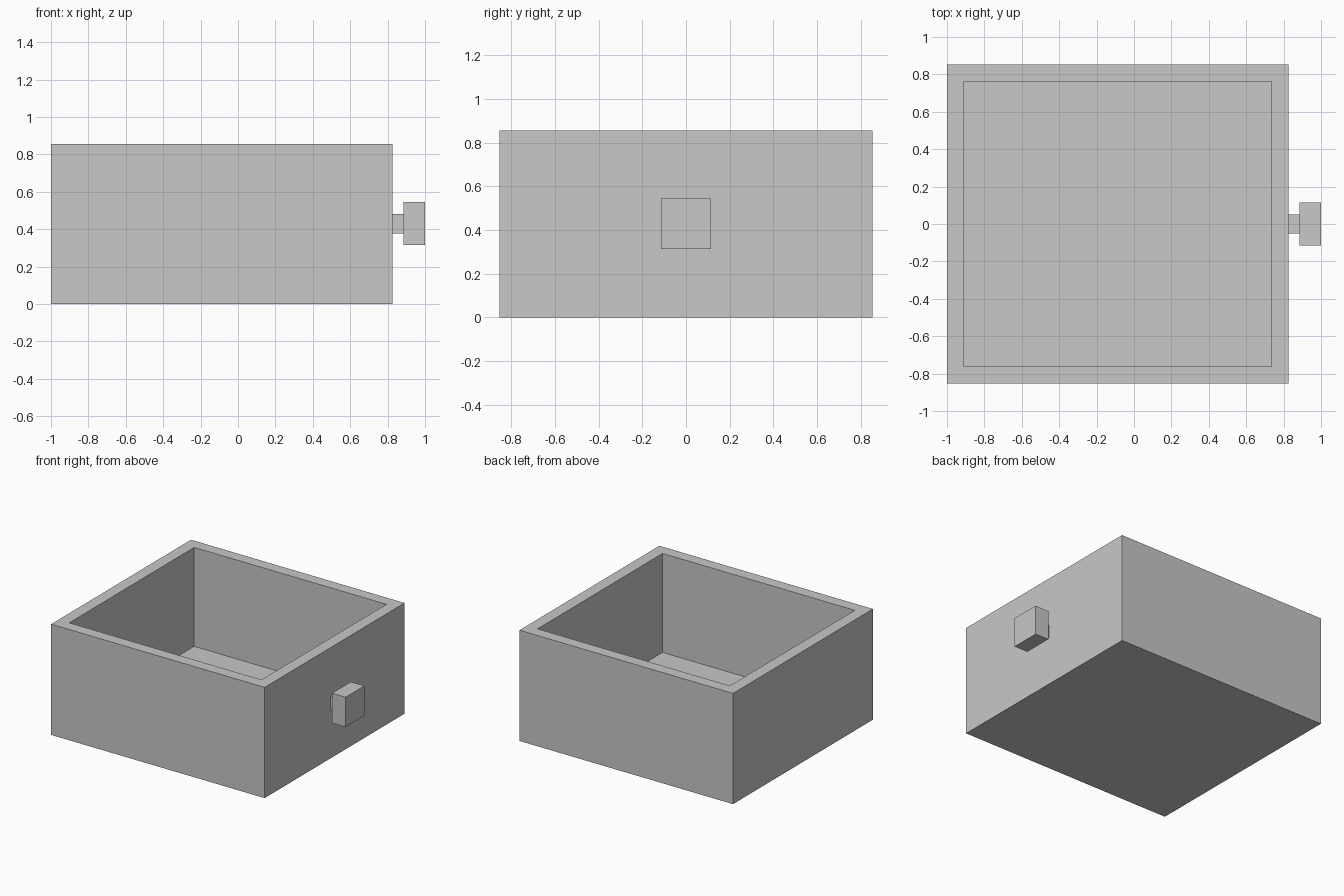
import bpy
import bmesh
from mathutils import Matrix, Vector

if "Cube" in bpy.data.objects:
    bpy.data.objects.remove(bpy.data.objects["Cube"], do_unlink=True)

# Single plain grey
GREY = (0.58, 0.58, 0.58, 1)
grey = bpy.data.materials.new("plain_grey")
grey.use_nodes = True
grey.diffuse_color = GREY
grey.node_tree.nodes["Principled BSDF"].inputs["Base Color"].default_value = GREY


def block(name, low, high, wall=0):
    """Box between two corners; a wall thickness hollows it from the top."""
    low, high = Vector(low), Vector(high)
    bm = bmesh.new()
    bmesh.ops.create_cube(bm, size=1, matrix=Matrix.Translation((low + high) / 2)
                          @ Matrix.Diagonal((*(high - low), 1)))
    if wall:
        top = [f for f in bm.faces if f.normal.z > 0.9]
        bmesh.ops.inset_region(bm, faces=top, thickness=wall, use_even_offset=True)
        floor = bmesh.ops.extrude_face_region(bm, geom=top)["geom"]
        bmesh.ops.delete(bm, geom=[f for f in top if f.is_valid], context="FACES")
        for v in floor:
            if isinstance(v, bmesh.types.BMVert):
                v.co.z = low.z + wall
    bmesh.ops.recalc_face_normals(bm, faces=bm.faces)
    mesh = bpy.data.meshes.new(name)
    bm.to_mesh(mesh)
    bm.free()
    mesh.materials.append(grey)
    obj = bpy.data.objects.new(name, mesh)
    bpy.context.collection.objects.link(obj)


# Open drawer body
BOX_END, NECK_END, KNOB_Z = 0.826, 0.884, 0.429
block("drawer_box", (-1, -0.854, 0), (BOX_END, 0.854, 0.856), wall=0.091)


# Square knob on a short neck
def knob_part(name, start, end, half):
    block(name, (start, -half, KNOB_Z - half), (end, half, KNOB_Z + half))


knob_part("knob_neck", BOX_END, NECK_END, 0.052)
knob_part("knob_head", NECK_END, 1, 0.115)
